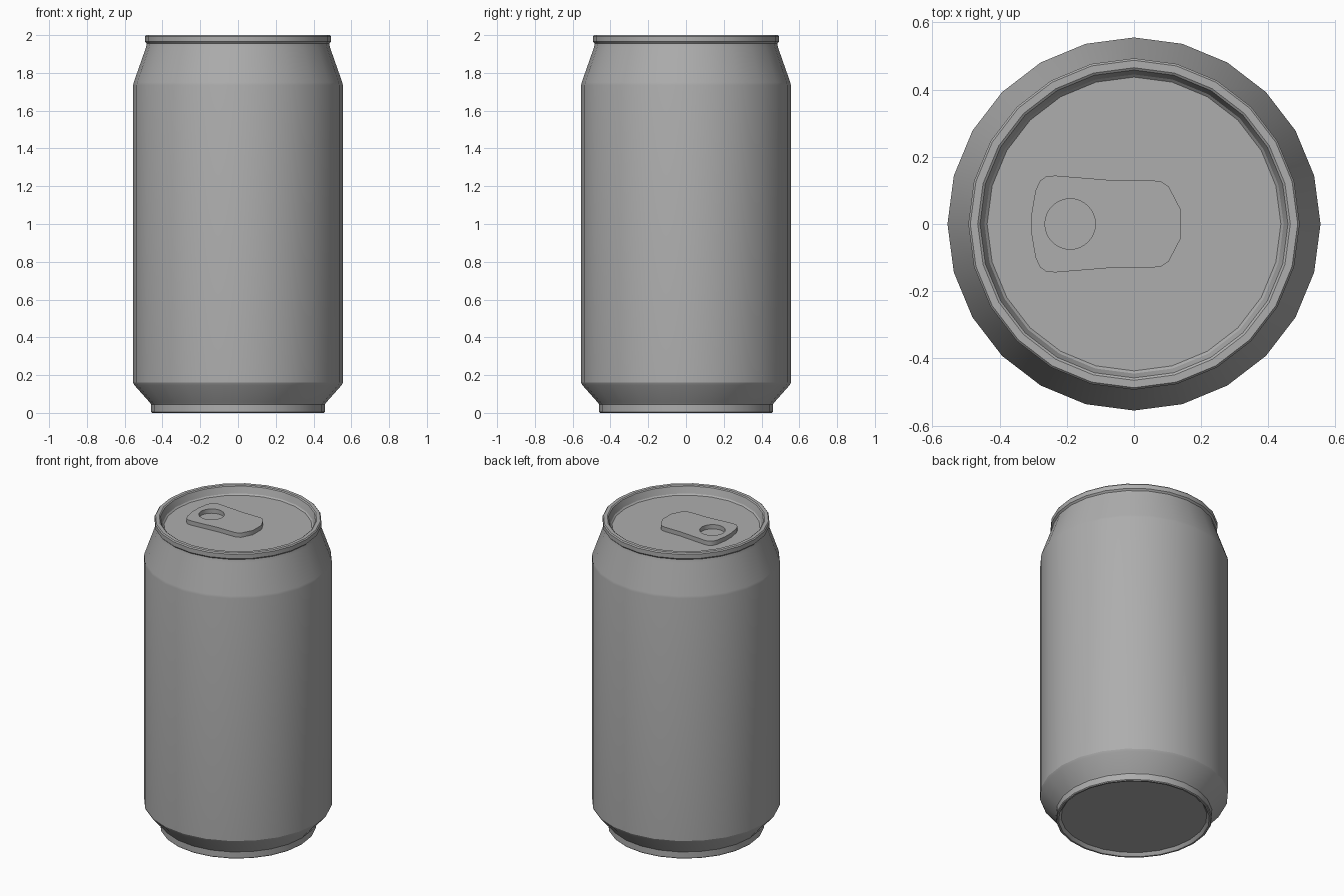
import bpy, bmesh
from math import cos, sin, tau, radians

cube = bpy.data.objects.get("Cube")
if cube:
    bpy.data.objects.remove(cube)

SIDES = 24
LID_Z = 1.945

metal = bpy.data.materials.new("grey metal")
metal.use_nodes = True
grey = (0.42, 0.42, 0.42, 1)
metal.diffuse_color = grey
metal.node_tree.nodes["Principled BSDF"].inputs["Base Color"].default_value = grey


def finish(obj, angle):
    bpy.ops.object.select_all(action='DESELECT')
    obj.select_set(True)
    bpy.context.view_layer.objects.active = obj
    if obj.type == 'CURVE':
        bpy.ops.object.convert(target='MESH')
        obj = bpy.context.object
    obj.data.materials.clear()
    obj.data.materials.append(metal)
    bpy.ops.object.shade_smooth_by_angle(angle=radians(angle))


def lathe(name, profile, cap_start=False, cap_end=False):
    """Spin a (radius, z) profile round the z axis, closing chosen ends."""
    bm = bmesh.new()
    rings = [[bm.verts.new((r * cos(tau * i / SIDES), r * sin(tau * i / SIDES), z))
              for i in range(SIDES)] for r, z in profile]
    for low, high in zip(rings, rings[1:]):
        for i in range(SIDES):
            j = (i + 1) % SIDES
            bm.faces.new((low[i], low[j], high[j], high[i]))
    if cap_start:
        bm.faces.new(rings[0][::-1])
    if cap_end:
        bm.faces.new(rings[-1])
    mesh = bpy.data.meshes.new(name)
    bm.to_mesh(mesh)
    bm.free()
    obj = bpy.data.objects.new(name, mesh)
    bpy.context.collection.objects.link(obj)
    finish(obj, 25)


# Can wall, from the recessed base up to the rolled rim
lathe("can_body", [
    (0.43, 0.02), (0.44, 0.005), (0.445, 0), (0.455, 0), (0.46, 0.005),
    (0.46, 0.045), (0.467, 0.055), (0.548, 0.146), (0.555, 0.16),
    (0.555, 1.735), (0.552, 1.75), (0.487, 1.935), (0.483, 1.955),
    (0.493, 1.965), (0.493, 1.993), (0.487, 2.0), (0.465, 2.0), (0.458, 1.995),
], cap_start=True)

# Sunken lid with its sloping inner wall
lathe("lid", [(0.458, 1.995), (0.445, LID_Z + 0.008), (0.437, LID_Z)], cap_end=True)

# Pull tab: mirrored outline with a round finger hole
half = [(-0.305, 0.03), (-0.293, 0.10), (-0.28, 0.128), (-0.262, 0.141), (-0.235, 0.144),
        (-0.05, 0.129), (0.06, 0.129), (0.082, 0.126), (0.103, 0.112), (0.138, 0.045)]
outline = half + [(x, -y) for x, y in reversed(half)]
hole = [(-0.19 + 0.075 * cos(tau * i / 32), 0.075 * sin(tau * i / 32)) for i in range(32)]

curve = bpy.data.curves.new("pull_tab", 'CURVE')
curve.dimensions = '2D'
curve.fill_mode = 'BOTH'
curve.extrude = 0.014
for loop in (outline, hole):
    spline = curve.splines.new('POLY')
    spline.points.add(len(loop) - 1)
    for point, (x, y) in zip(spline.points, loop):
        point.co = (x, y, 0, 1)
    spline.use_cyclic_u = True
tab = bpy.data.objects.new("pull_tab", curve)
tab.location.z = LID_Z + 0.0145
bpy.context.collection.objects.link(tab)
finish(tab, 35)
